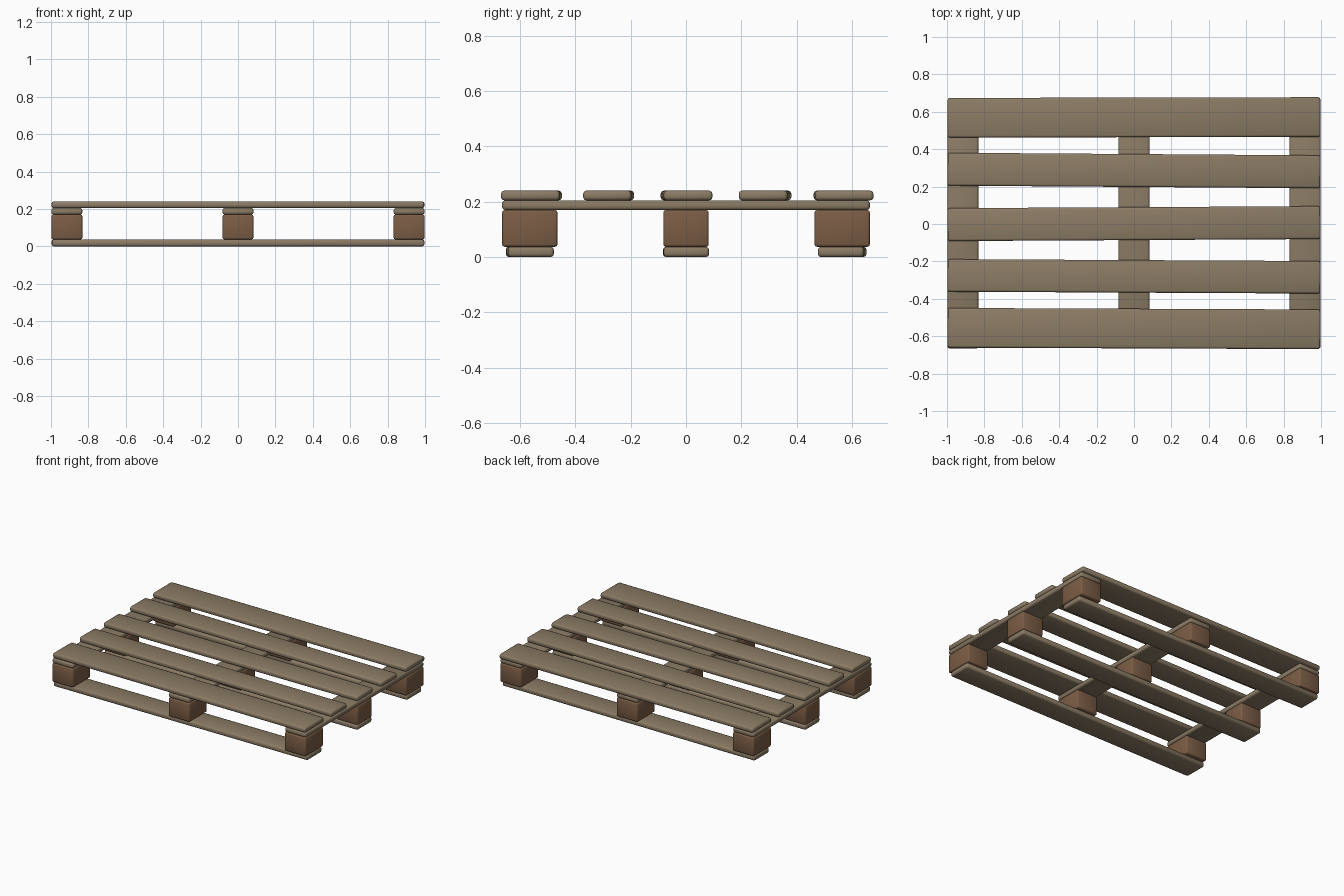
import bpy
import math

if "Cube" in bpy.data.objects:
    bpy.data.objects.remove(bpy.data.objects["Cube"])


def material(name, color):
    m = bpy.data.materials.new(name)
    m.diffuse_color = (*color, 1)
    m.use_nodes = True
    m.node_tree.nodes["Principled BSDF"].inputs["Base Color"].default_value = m.diffuse_color
    return m


plank_wood = material("plank_wood", (0.26, 0.20, 0.13))
block_wood = material("block_wood", (0.20, 0.11, 0.06))


def timber(name, center, size, mat, bevel=0.011, turn=0.0):
    """Box with rounded edges, turned slightly about z."""
    bpy.ops.mesh.primitive_cube_add(size=1, location=center)
    ob = bpy.context.object
    ob.name = name
    ob.scale = size
    bpy.ops.object.transform_apply(location=False, rotation=False, scale=True)
    ob.rotation_euler.z = turn
    mod = ob.modifiers.new("rounded_edges", 'BEVEL')
    mod.width = bevel
    mod.segments = 2
    mod.limit_method = 'ANGLE'
    ob.data.materials.append(mat)
    bpy.ops.object.modifier_apply(modifier=mod.name)
    bpy.ops.object.shade_smooth_by_angle(angle=math.radians(50))
    return ob


# Deck boards: y centre, width, sideways drift over the length
deck = [(-0.559, 0.212, -0.008), (-0.280, 0.174, -0.010), (0.002, 0.176, 0.011),
        (0.286, 0.176, -0.014), (0.570, 0.212, 0.004)]
for i, (y, w, drift) in enumerate(deck):
    timber(f"deck_board_{i + 1}", (0, y, 0.2225), (1.992, w, 0.035),
           plank_wood, turn=drift / 2)

# Cross boards beneath the deck
cols = (-0.915, 0.0, 0.915)
for i, x in enumerate(cols):
    timber(f"cross_board_{i + 1}", (x, 0, 0.1875), (0.165, 1.33, 0.035), plank_wood)

# Bottom runners and spacer blocks: y centre, block depth, runner width, drift
rows = [(-0.565, 0.20, 0.166, 0.008), (0.0, 0.164, 0.164, 0.003),
        (0.565, 0.20, 0.166, -0.010)]
for j, (y, depth, w, drift) in enumerate(rows):
    timber(f"bottom_runner_{j + 1}", (0, y, 0.0185), (1.992, w, 0.037),
           plank_wood, turn=drift / 2)
    for i, x in enumerate(cols):
        timber(f"spacer_block_{j + 1}_{i + 1}", (x, y, 0.1035), (0.165, depth, 0.133),
               block_wood, bevel=0.009)
